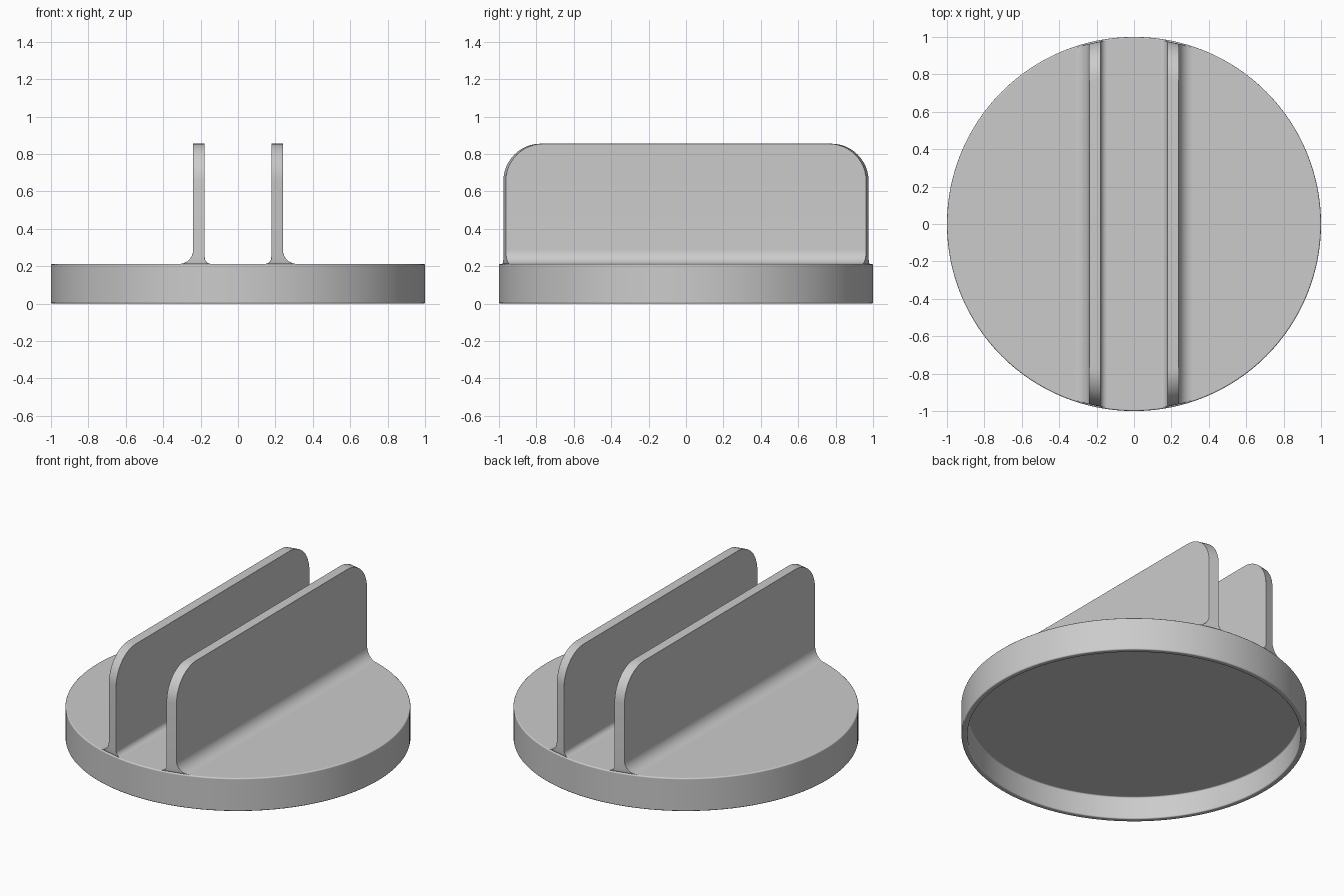
import bpy, bmesh, math
from mathutils import Matrix

cube = bpy.data.objects.get("Cube")
if cube:
    bpy.data.objects.remove(cube, do_unlink=True)

grey = bpy.data.materials.new("light_grey")
grey.use_nodes = True
colour = (0.6, 0.6, 0.6, 1)
grey.diffuse_color = colour
grey.node_tree.nodes["Principled BSDF"].inputs["Base Color"].default_value = colour

BASE_TOP, TOP = 0.212, 0.855
CORNER, END_RADIUS = 0.2, 0.993
IN_X, OUT_X = 0.178, 0.24
IN_FILLET, OUT_FILLET = 0.035, 0.075


def finish(bm, name, bevel):
    bmesh.ops.recalc_face_normals(bm, faces=bm.faces)
    mesh = bpy.data.meshes.new(name)
    bm.to_mesh(mesh)
    bm.free()
    mesh.materials.append(grey)
    obj = bpy.data.objects.new(name, mesh)
    bpy.context.collection.objects.link(obj)
    bpy.ops.object.select_all(action='DESELECT')
    obj.select_set(True)
    bpy.context.view_layer.objects.active = obj
    bpy.ops.object.shade_smooth_by_angle(angle=math.radians(35))
    mod = obj.modifiers.new("rounded_edges", 'BEVEL')
    mod.width, mod.segments = bevel, 3
    mod.limit_method, mod.angle_limit = 'ANGLE', math.radians(50)
    mod.harden_normals = True
    return obj


# Round base, hollow underneath
bm = bmesh.new()
profile = [(0, BASE_TOP), (1, BASE_TOP), (1, 0), (0.965, 0), (0.965, 0.145), (0, 0.145)]
verts = [bm.verts.new((r, 0, z)) for r, z in profile]
edges = [bm.edges.new(pair) for pair in zip(verts, verts[1:])]
bmesh.ops.spin(bm, geom=verts + edges, cent=(0, 0, 0), axis=(0, 0, 1),
               angle=math.tau, steps=128, use_merge=True)
bmesh.ops.remove_doubles(bm, verts=bm.verts, dist=1e-5)
finish(bm, "round_base", 0.008)


# Upright plates: ends follow the base circle, feet flare out in fillets
def flare(z, radius):
    h = z - BASE_TOP
    if h >= radius:
        return 0
    return radius - math.sqrt(radius ** 2 - (radius - max(h, 0)) ** 2)


def end_y(x, z):
    h = max(z - (TOP - CORNER), 0)
    inset = CORNER - math.sqrt(max(CORNER ** 2 - h ** 2, 0))
    return math.sqrt(END_RADIUS ** 2 - x ** 2) - inset


quarter = [i / 12 * math.pi / 2 for i in range(13)]
heights = [BASE_TOP - 0.02]
heights += [BASE_TOP + OUT_FILLET * (1 - math.cos(a)) for a in quarter]
heights += [TOP - CORNER + CORNER * math.sin(a) for a in quarter]

for side, name in ((1, "left_plate"), (-1, "right_plate")):
    bm = bmesh.new()
    rows = []
    for z in heights:
        xi, xo = IN_X - flare(z, IN_FILLET), OUT_X + flare(z, OUT_FILLET)
        corners = [(xi, -1), (xo, -1), (xo, 1), (xi, 1)]
        rows.append([bm.verts.new((x, s * end_y(x, z), z)) for x, s in corners])
    for low, high in zip(rows, rows[1:]):
        for i in range(4):
            j = (i + 1) % 4
            bm.faces.new((low[i], low[j], high[j], high[i]))
    bm.faces.new(rows[0])
    bm.faces.new(rows[-1])
    bmesh.ops.transform(bm, matrix=Matrix.Diagonal((side, 1, 1, 1)), verts=bm.verts)
    finish(bm, name, 0.008)
